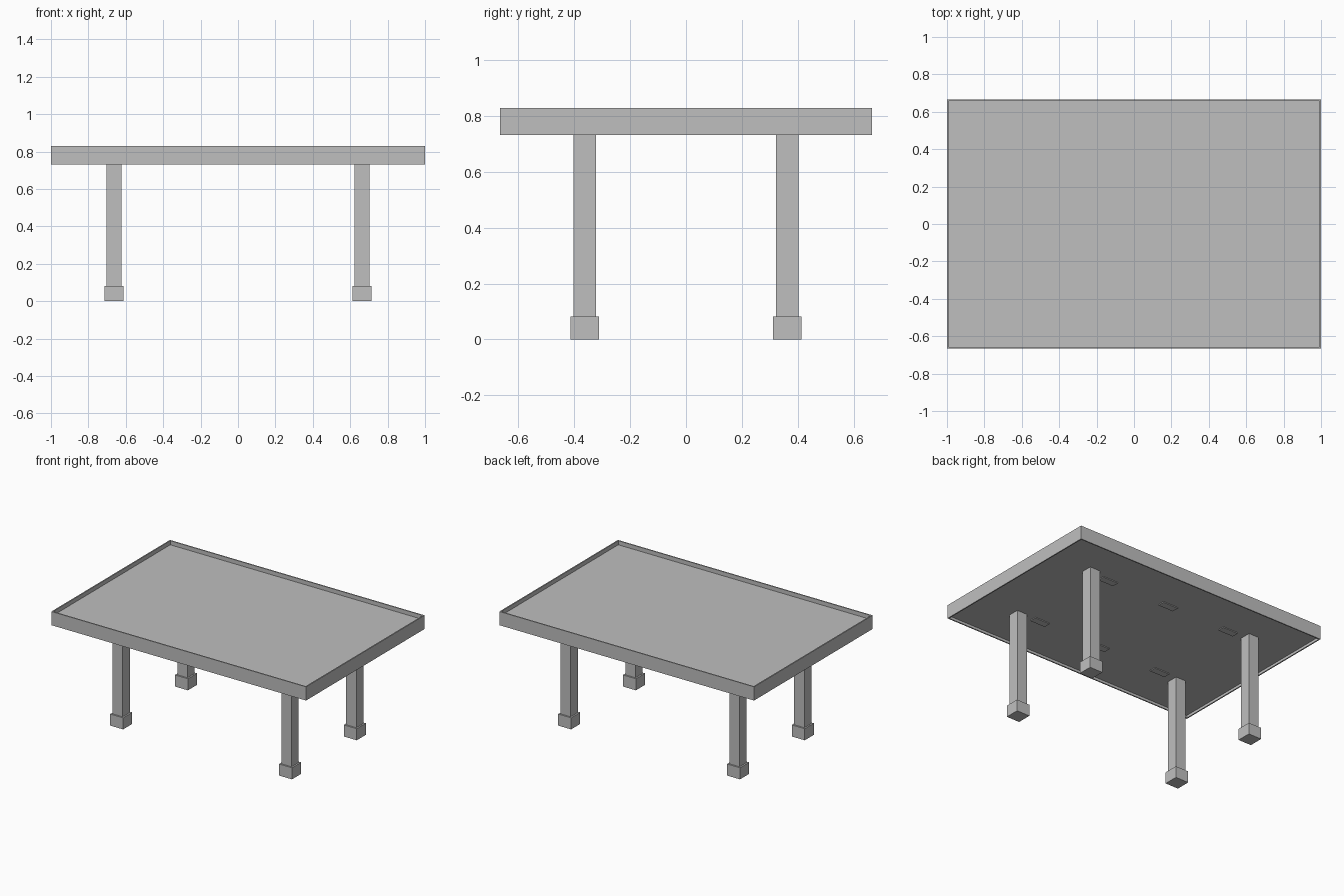
import bpy
import bmesh

if "Cube" in bpy.data.objects:
    bpy.data.objects.remove(bpy.data.objects["Cube"])

grey = bpy.data.materials.new("plain grey")
grey.diffuse_color = (0.52, 0.52, 0.52, 1.0)
grey.use_nodes = True
grey.node_tree.nodes["Principled BSDF"].inputs["Base Color"].default_value = grey.diffuse_color

TOP, BOTTOM = 0.829, 0.732      # rim heights
PANEL_TOP, PANEL_BOTTOM = 0.80, 0.75
RIM = 0.012


def finish(name, bm):
    mesh = bpy.data.meshes.new(name)
    bm.to_mesh(mesh)
    bm.free()
    mesh.materials.append(grey)
    obj = bpy.data.objects.new(name, mesh)
    bpy.context.collection.objects.link(obj)
    return obj


def box_bmesh(x, y, sx, sy, z0, z1):
    bm = bmesh.new()
    bmesh.ops.create_cube(bm, size=1)
    for v in bm.verts:
        v.co = (x + v.co.x * sx, y + v.co.y * sy, z1 if v.co.z > 0 else z0)
    bm.normal_update()
    return bm


# Tabletop: slab with a thin raised rim above and below the panel
bm = box_bmesh(0, 0, 2.0, 1.33, BOTTOM, TOP)
for sign, level in ((1, PANEL_TOP), (-1, PANEL_BOTTOM)):
    face = next(f for f in bm.faces if f.normal.z * sign > 0.9)
    bmesh.ops.inset_region(bm, faces=[face], thickness=RIM)
    # second, zero-width inset gives the recess its upright walls
    ext = bmesh.ops.extrude_discrete_faces(bm, faces=[face])["faces"][0]
    for v in ext.verts:
        v.co.z = level
    bm.normal_update()
finish("tabletop", bm)

# Legs with square feet
for sx, side in ((-1, "left"), (1, "right")):
    for sy, end in ((-1, "front"), (1, "back")):
        x, y = sx * 0.663, sy * 0.363
        finish(f"{end}_{side}_leg", box_bmesh(x, y, 0.08, 0.08, 0.082, PANEL_BOTTOM))
        finish(f"{end}_{side}_foot", box_bmesh(x, y, 0.102, 0.102, 0, 0.082))

# Small plates fixed under the panel
for sy, end in ((-1, "front"), (1, "back")):
    for i, x in enumerate((-0.5, 0, 0.5)):
        finish(f"{end}_under_plate_{i + 1}",
               box_bmesh(x, sy * 0.34, 0.12, 0.05, PANEL_BOTTOM - 0.006, PANEL_BOTTOM))
